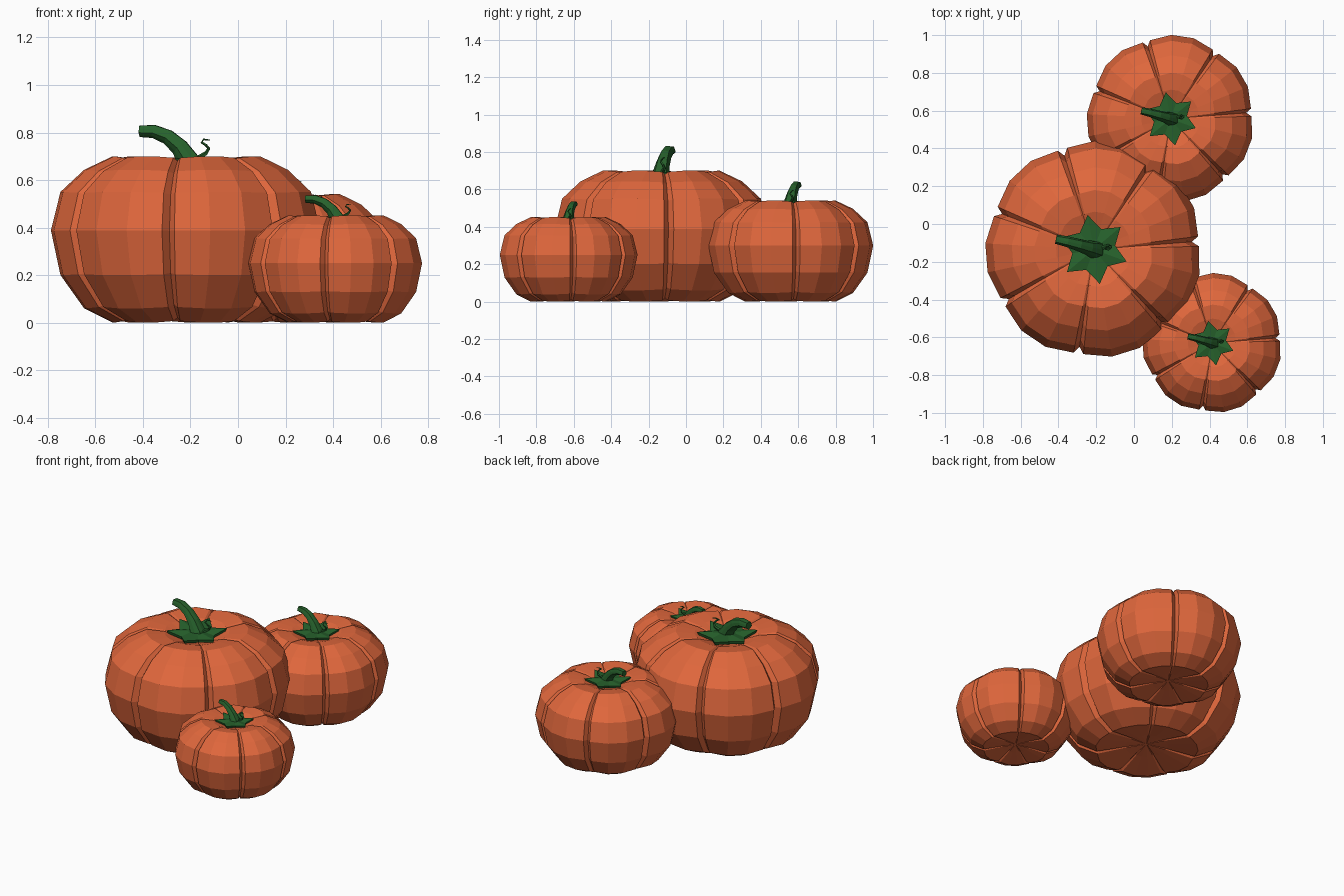
import bpy, bmesh, math
from mathutils import Vector

if "Cube" in bpy.data.objects:
    bpy.data.objects.remove(bpy.data.objects["Cube"])

LOBES = 7
START = math.radians(4.5)


def material(name, color):
    m = bpy.data.materials.new(name)
    m.diffuse_color = color
    m.use_nodes = True
    m.node_tree.nodes["Principled BSDF"].inputs["Base Color"].default_value = m.diffuse_color
    return m


ORANGE = material("pumpkin_skin", (0.74, 0.135, 0.045, 1))
GREEN = material("stem_green", (0.02, 0.12, 0.025, 1))


def finish(name, bm, mat, loc, scale):
    bmesh.ops.recalc_face_normals(bm, faces=bm.faces)
    me = bpy.data.meshes.new(name)
    bm.to_mesh(me)
    bm.free()
    me.materials.append(mat)
    ob = bpy.data.objects.new(name, me)
    ob.location = loc
    ob.scale = (scale,) * 3
    bpy.context.collection.objects.link(ob)


def bridge(bm, a, b):
    n = len(a)
    for i in range(n):
        bm.faces.new((a[i], a[(i + 1) % n], b[(i + 1) % n], b[i]))


def body():
    # (radius, height) from the bottom dimple to the top dimple
    profile = [(0.13, 0.03), (0.315, 0.0), (0.435, 0.06), (0.535, 0.2),
               (0.575, 0.388), (0.535, 0.55), (0.435, 0.643),
               (0.315, 0.7), (0.2, 0.685), (0.09, 0.645)]
    # (angle within a lobe, fullness): groove, edge, two crown points, edge
    columns = [(0, 0.905), (2.7, 0.968), (18, 1.0), (33.4, 1.0), (48.7, 0.968)]
    bm = bmesh.new()
    rings = []
    for r, z in profile:
        ring = []
        for k in range(LOBES):
            for deg, f in columns:
                a = START + k * math.tau / LOBES + math.radians(deg)
                fz = 1 - (1 - f) * 0.6 * min(1, r / 0.25)
                ring.append(bm.verts.new((r * f * math.cos(a), r * f * math.sin(a),
                                          0.36 + (z - 0.36) * fz)))
        rings.append(ring)
    for a, b in zip(rings, rings[1:]):
        bridge(bm, a, b)
    for ring, z in ((rings[0], 0.045), (rings[-1], 0.63)):
        c = bm.verts.new((0, 0, z))
        for i in range(len(ring)):
            bm.faces.new((ring[i], ring[(i + 1) % len(ring)], c))
    return bm


def tube(path, radii, sides, ridge=0.0):
    bm = bmesh.new()
    pts = [Vector(p) for p in path]
    rings = []
    for i, (p, r) in enumerate(zip(pts, radii)):
        t = (pts[min(i + 1, len(pts) - 1)] - pts[max(i - 1, 0)]).normalized()
        u = t.cross(Vector((0, 1, 0))).normalized()
        v = t.cross(u)
        ring = []
        for k in range(sides):
            a = math.tau * k / sides
            rr = r * (1 - ridge * (k % 2))
            ring.append(bm.verts.new(p + (u * math.cos(a) + v * math.sin(a)) * rr))
        rings.append(ring)
    for a, b in zip(rings, rings[1:]):
        bridge(bm, a, b)
    bm.faces.new(rings[0])
    bm.faces.new(rings[-1])
    return bm


def calyx():
    # star-shaped collar lying on the top of the pumpkin
    bm = bmesh.new()
    n = 12
    top, low, mid = [], [], []
    for i in range(n):
        a = math.radians(40 + 30 * i)
        r, z = (0.185, 0.697) if i % 2 == 0 else (0.115, 0.678)
        d = Vector((math.cos(a), math.sin(a), 0))
        mid.append(bm.verts.new(d * 0.055 + Vector((0, 0, 0.69))))
        top.append(bm.verts.new(d * r + Vector((0, 0, z))))
        low.append(bm.verts.new(d * r * 0.95 + Vector((0, 0, z - 0.02))))
    bridge(bm, mid, top)
    bridge(bm, top, low)
    bm.faces.new(mid)
    bm.faces.new(low)
    return bm


def stem():
    path = [(0.015, 0, 0.63), (0.005, 0, 0.685), (-0.03, 0.01, 0.738),
            (-0.08, 0.025, 0.782), (-0.14, 0.042, 0.806), (-0.2, 0.055, 0.807)]
    return tube(path, [0.065, 0.05, 0.04, 0.034, 0.03, 0.026], 10, 0.13)


def tendril():
    path = [(0.015, 0, 0.67), (0.05, 0.01, 0.695), (0.078, 0.02, 0.712),
            (0.09, 0.012, 0.732), (0.078, 0.0, 0.748), (0.06, 0.004, 0.758),
            (0.068, 0.018, 0.771), (0.095, 0.022, 0.768)]
    return tube(path, [0.014, 0.011, 0.009, 0.007, 0.006, 0.005, 0.004, 0.002], 5)


# three pumpkins sharing one design at different sizes
for label, x, y, s in (("large", -0.213, -0.135, 1.0),
                       ("back", 0.193, 0.557, 0.772),
                       ("small", 0.414, -0.63, 0.645)):
    loc = (x, y, 0)
    finish(label + "_pumpkin_body", body(), ORANGE, loc, s)
    finish(label + "_pumpkin_stem", stem(), GREEN, loc, s)
    finish(label + "_pumpkin_calyx", calyx(), GREEN, loc, s)
    finish(label + "_pumpkin_tendril", tendril(), GREEN, loc, s)
